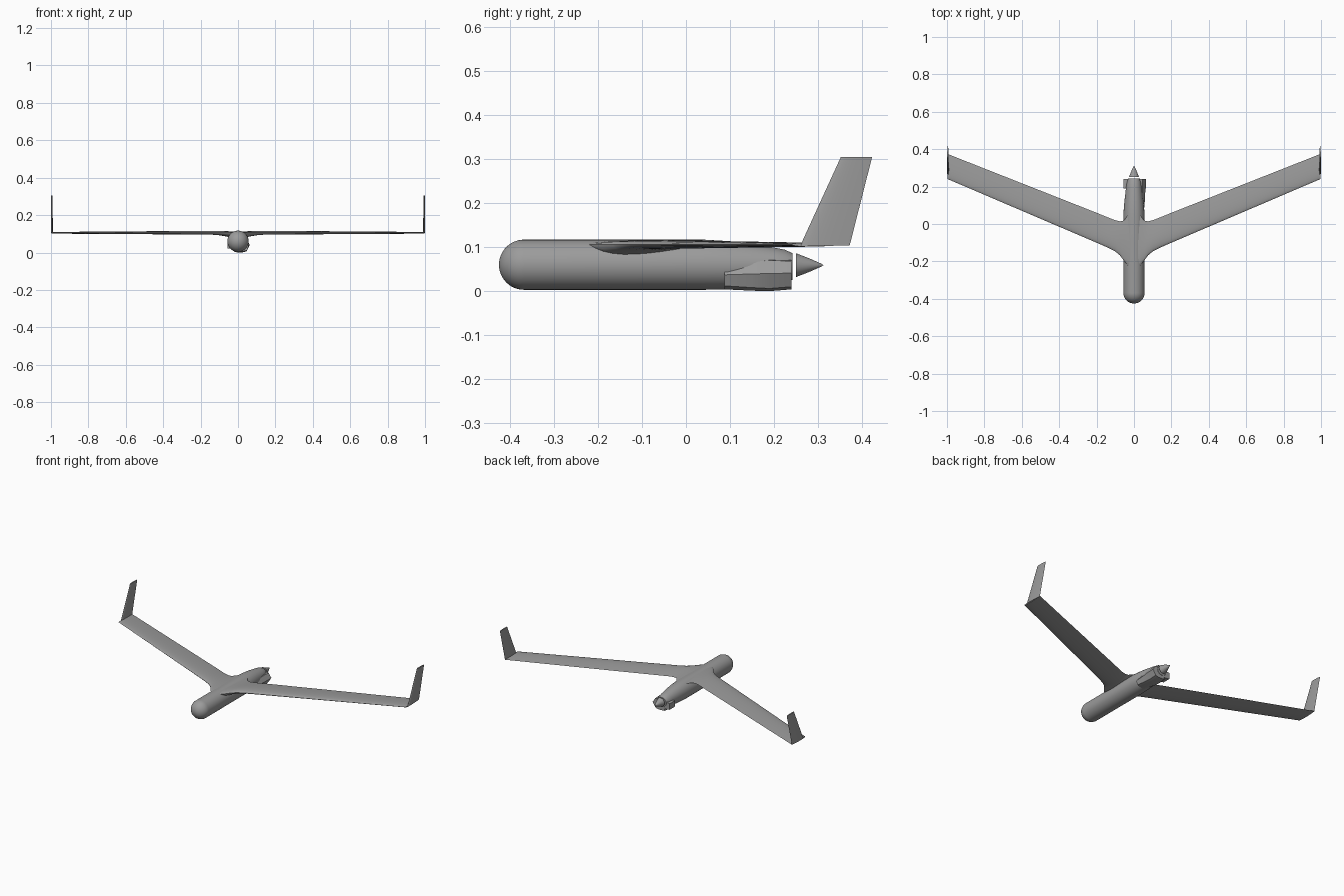
import bpy, bmesh, math

cube = bpy.data.objects.get("Cube")
if cube:
    bpy.data.objects.remove(cube, do_unlink=True)

GREY = (0.33, 0.33, 0.33, 1)
grey = bpy.data.materials.new("airframe_grey")
grey.use_nodes = True
grey.diffuse_color = GREY
grey.node_tree.nodes["Principled BSDF"].inputs["Base Color"].default_value = GREY


def loft(name, rings, angle=35):
    """Skin a list of closed rings that share one point count, and cap the ends."""
    bm = bmesh.new()
    rows = [[bm.verts.new(p) for p in ring] for ring in rings]
    n = len(rows[0])
    for a, b in zip(rows, rows[1:]):
        for i in range(n):
            j = (i + 1) % n
            bm.faces.new((a[i], a[j], b[j], b[i]))
    bm.faces.new(rows[0])
    bm.faces.new(rows[-1])
    bmesh.ops.remove_doubles(bm, verts=bm.verts, dist=1e-6)
    bmesh.ops.recalc_face_normals(bm, faces=bm.faces)
    mesh = bpy.data.meshes.new(name)
    bm.to_mesh(mesh)
    bm.free()
    mesh.materials.append(grey)
    obj = bpy.data.objects.new(name, mesh)
    bpy.context.collection.objects.link(obj)
    bpy.ops.object.select_all(action='DESELECT')
    obj.select_set(True)
    bpy.context.view_layer.objects.active = obj
    bpy.ops.object.shade_smooth_by_angle(angle=math.radians(angle))
    return obj


def oval(y, rx, rz, z, n=40):
    steps = [2 * math.pi * i / n for i in range(n)]
    return [(rx * math.cos(a), y, z + rz * math.sin(a)) for a in steps]


def airfoil(n=12):
    """Closed outline of (chord fraction, signed thickness fraction)."""
    def half(t):
        return 10 * (0.2969 * t ** 0.5 - 0.126 * t - 0.3516 * t * t
                     + 0.2843 * t ** 3 - 0.1036 * t ** 4)
    ts = [0.5 - 0.5 * math.cos(math.pi * i / n) for i in range(n + 1)]
    top = [(t, half(t)) for t in reversed(ts)]
    return top + [(t, -half(t)) for t in ts[1:]]


FOIL = airfoil()

# Fuselage: round nose, straight barrel, tapered tail
R, AXIS = 0.057, 0.06
rings = []
for i in range(13):
    a = math.pi / 2 * i / 12
    r = max(R * math.sin(a), 0.0004)
    rings.append(oval(-0.368 - R * math.cos(a), r, r, AXIS))
for y, rx, rz, z in [(-0.1, R, R, AXIS), (0.04, R, R, AXIS), (0.09, 0.054, 0.055, 0.059),
                     (0.14, 0.049, 0.051, 0.058), (0.2, 0.042, 0.043, 0.056),
                     (0.225, 0.038, 0.038, 0.056), (0.242, 0.031, 0.03, 0.056)]:
    rings.append(oval(y, rx, rz, z))
loft("fuselage", rings)

# Swept wing with blended root: x, leading edge, trailing edge, top, bottom
half_wing = [(0.03, -0.225, 0.05, 0.113, 0.08), (0.055, -0.195, 0.018, 0.114, 0.084),
             (0.075, -0.168, 0.014, 0.115, 0.088), (0.1, -0.147, 0.02, 0.116, 0.092),
             (0.136, -0.128, 0.034, 0.116, 0.095), (0.2, -0.1, 0.06, 0.116, 0.096),
             (0.996, 0.24, 0.374, 0.11, 0.101)]
stations = [(-s[0], *s[1:]) for s in reversed(half_wing)] + half_wing
MID = 0.106
loft("wing", [[(x, le + t * (te - le),
                MID + h * ((top - MID) if h > 0 else (MID - bottom)))
               for t, h in FOIL] for x, le, te, top, bottom in stations])

# Winglets standing on the wing tips
for side, name in ((1, "left_winglet"), (-1, "right_winglet")):
    loft(name, [[(side * (0.995 + h * thick), le + t * (te - le), z) for t, h in FOIL]
                for z, le, te, thick in [(0.104, 0.26, 0.372, 0.005),
                                         (0.305, 0.352, 0.423, 0.004)]])

# Engine cowl: faceted bulge on the lower left flank of the tail
cowl = [(0.088, [(0.0, 0.05), (0.05, 0.045), (0.057, 0.037), (0.049, 0.012), (0.02, 0.004), (0.0, 0.004)]),
        (0.15, [(0.0, 0.07), (0.045, 0.066), (0.058, 0.039), (0.046, 0.008), (0.022, 0.001), (-0.015, 0.003)]),
        (0.19, [(0.0, 0.075), (0.045, 0.07), (0.063, 0.04), (0.045, 0.006), (0.022, 0.0), (-0.02, 0.002)]),
        (0.24, [(0.0, 0.075), (0.045, 0.068), (0.063, 0.041), (0.044, 0.01), (0.022, 0.004), (-0.02, 0.006)])]
loft("engine_cowl", [[(x, y, z) for x, z in pts] for y, pts in cowl], 20)

# Cylinder head poking out of the right flank
loft("cylinder_head", [[(x, y, 0.022), (x, y, 0.06), (0, y, 0.065), (0, y, 0.015)]
                       for x, y in ((-0.055, 0.19), (-0.055, 0.24))], 20)

# Spinner cone behind a narrow gap
loft("spinner", [oval(y, r, r, 0.059, 32) for y, r in
                 ((0.25, 0.027), (0.28, 0.0155), (0.308, 0.003), (0.312, 0.0004))], 30)
